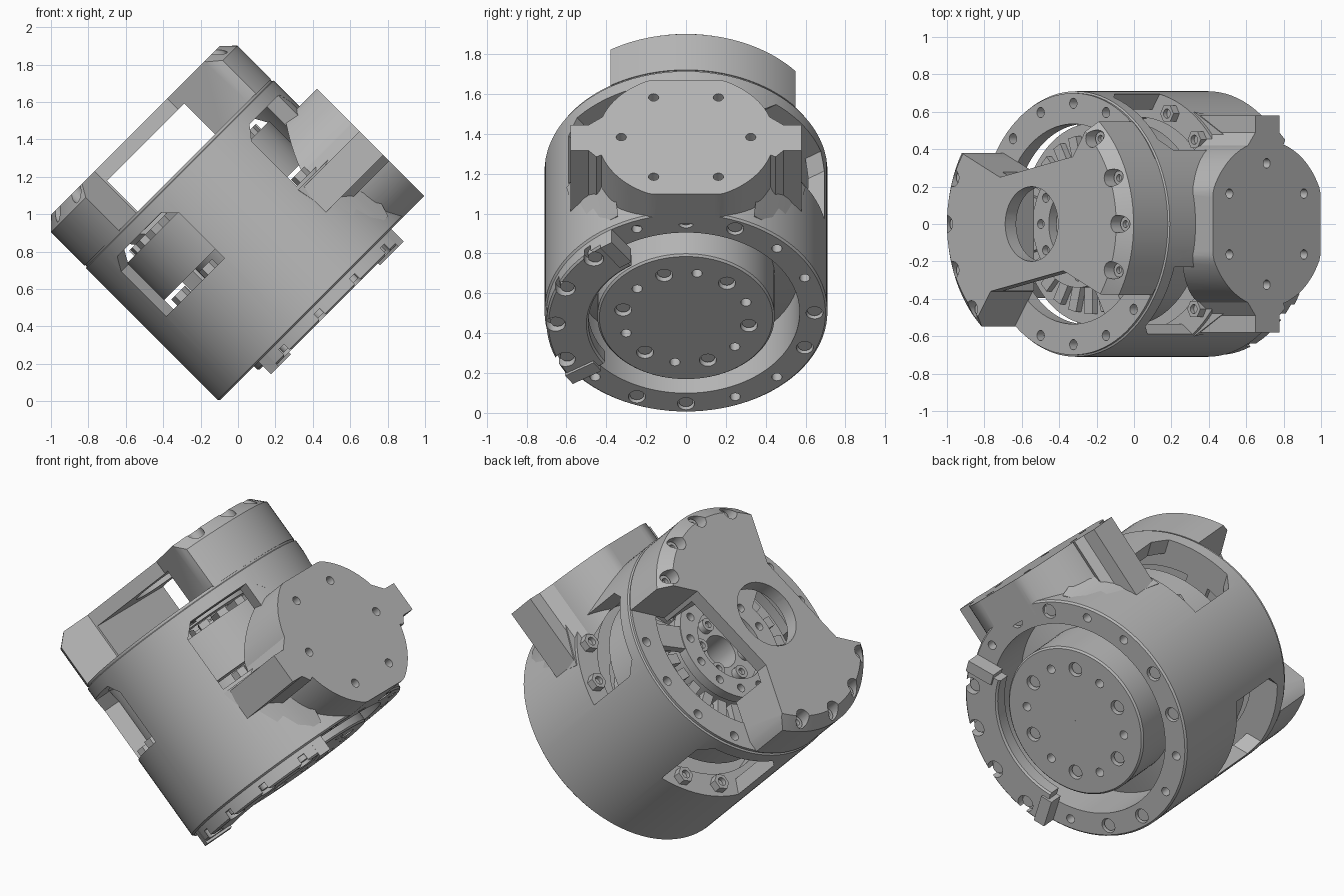
import bpy, bmesh, math
from math import cos, sin, radians
from mathutils import Matrix, Vector

cube = bpy.data.objects.get("Cube")
if cube:
    bpy.data.objects.remove(cube, do_unlink=True)

grey = bpy.data.materials.new("machined grey")
grey.use_nodes = True
colour = (0.48, 0.48, 0.48, 1)
grey.diffuse_color = colour
grey.node_tree.nodes["Principled BSDF"].inputs["Base Color"].default_value = colour

# Parts are modelled along an upright axis, then tilted as one
TILT = Matrix.Translation((0.4, 0, 0.502)) @ Matrix.Rotation(radians(-45), 4, "Y")
SIDE = Matrix(((0, 0, 1, 0), (1, 0, 0, 0), (0, 1, 0, 0), (0, 0, 0, 1)))
STEP = 22.5
parts = []


def make(name, bm, keep=True):
    bmesh.ops.recalc_face_normals(bm, faces=bm.faces)
    mesh = bpy.data.meshes.new(name)
    bm.to_mesh(mesh)
    bm.free()
    obj = bpy.data.objects.new(name, mesh)
    bpy.context.collection.objects.link(obj)
    obj.hide_render = not keep
    if keep:
        mesh.materials.append(grey)
        parts.append(obj)
    return obj


def prism(bm, outline, lo, hi, matrix=Matrix(), low_outline=None):
    low = [bm.verts.new(matrix @ Vector((x, y, lo))) for x, y in low_outline or outline]
    high = [bm.verts.new(matrix @ Vector((x, y, hi))) for x, y in outline]
    bm.faces.new(low[::-1])
    bm.faces.new(high)
    n = len(low)
    for i in range(n):
        j = (i + 1) % n
        bm.faces.new((low[i], low[j], high[j], high[i]))


def circle(r, n=24, cx=0, cy=0):
    return [(cx + r * cos(math.tau * i / n), cy + r * sin(math.tau * i / n)) for i in range(n)]


def rect(x0, x1, y0, y1):
    return [(x0, y0), (x1, y0), (x1, y1), (x0, y1)]


def discs(bm, angles, ring, r, lo, hi, n=16):
    for a in angles:
        a = radians(a)
        prism(bm, circle(r, n, ring * cos(a), ring * sin(a)), lo, hi)


def revolve(name, profile, start=0, end=360, n=96):
    bm = bmesh.new()
    full = end - start == 360
    count = n if full else n + 1
    rings = []
    for i in range(count):
        a = radians(start + (end - start) * i / n)
        rings.append([bm.verts.new((r * cos(a), r * sin(a), z)) for r, z in profile])
    m = len(profile)
    for i in range(n):
        p, q = rings[i], rings[(i + 1) % count]
        for k in range(m):
            bm.faces.new((p[k], q[k], q[(k + 1) % m], p[(k + 1) % m]))
    if not full:
        bm.faces.new(rings[0])
        bm.faces.new(rings[-1][::-1])
    return make(name, bm)


def single(name, outline, lo, hi, matrix=Matrix(), keep=True):
    bm = bmesh.new()
    prism(bm, outline, lo, hi, matrix)
    return make(name, bm, keep)


def cut(obj, *cutters):
    bpy.context.view_layer.objects.active = obj
    for cutter in cutters:
        mod = obj.modifiers.new("cut", "BOOLEAN")
        mod.operation, mod.solver, mod.object = "DIFFERENCE", "EXACT", cutter
        bpy.ops.object.modifier_apply(modifier=mod.name)
        bpy.data.objects.remove(cutter, do_unlink=True)


def hole_cutter(angles, ring, r, lo, hi):
    bm = bmesh.new()
    discs(bm, angles, ring, r, lo, hi)
    return make("hole_cutter", bm, False)


def screws(name, angles, ring, r, lo, hi, n=16):
    # Screw heads with a socket
    bm = bmesh.new()
    discs(bm, angles, ring, r, lo, hi, n)
    obj = make(name, bm)
    cut(obj, hole_cutter(angles, ring, r * 0.5, (lo + hi) / 2, hi + 0.1))


# Housing shell with side windows and screw holes
housing = revolve("housing", [
    (0.57, 0), (0.7, 0), (0.71, 0.01), (0.71, 1.005), (0.7, 1.01), (0.7, 1.025),
    (0.535, 1.025), (0.535, 0.935), (0.62, 0.935), (0.62, 0.52), (0.57, 0.52)])
window_angles = [56 + 90 * k for k in range(4)]
bm = bmesh.new()
window = [(-0.266, 0.52), (0.266, 0.52), (0.266, 0.86), (0.2, 0.932), (-0.2, 0.932), (-0.266, 0.86)]
for a in window_angles:
    prism(bm, window, 0.45, 0.9, Matrix.Rotation(radians(a), 4, "Z") @ SIDE)
wide = [90 * k + s for k in range(4) for s in (0, STEP)]
narrow = [a + 45 for a in wide]
cut(housing, make("window_cutter", bm, False),
    hole_cutter(wide, 0.645, 0.043, -0.1, 0.06),
    hole_cutter(narrow, 0.645, 0.026, -0.1, 0.06),
    hole_cutter([STEP * k for k in range(16)], 0.645, 0.028, 0.97, 1.1))
screws("base_screws", wide, 0.645, 0.036, 0.015, 0.062)
screws("window_nuts", [a + s for a in window_angles for s in (-11.25, 11.25)],
       0.64, 0.05, 0.515, 0.565, 6)

# Bridge-shaped cap: a chamfered disc, waisted on two sides and open below
cap = revolve("cap", [(0.1, 1.02), (0.705, 1.02), (0.705, 1.274), (0.64, 1.34), (0.1, 1.34)])
notch = [(-0.53, 0.38), (-0.24, 0.25), (0.31, 0.36), (0.5, 0.63), (0.5, 1), (-1, 1), (-1, 0.38)]
for sign in (1, -1):
    cut(cap, single("notch_cutter", [(sign * x, sign * y) for x, y in notch], 0.9, 1.5, keep=False))
cap_angles = [s * STEP + t for t in (0, 180) for s in (-1, 0, 1, 2)]
cut(cap, single("gap_cutter", rect(-0.3, 0.285, -1, 1), 0.9, 1.257, keep=False),
    single("bore_cutter", circle(0.2, 48), 1.2, 1.5, keep=False),
    hole_cutter(cap_angles, 0.645, 0.047, 1.24, 1.5))
screws("cap_screws", cap_angles, 0.645, 0.038, 1.23, 1.275)

# Output disc in the base with alternating holes
disc = revolve("output_disc", [(0.001, -0.035), (0.435, -0.035), (0.445, -0.025),
                               (0.445, 0.3), (0.001, 0.3)])
large = [-20 + 60 * k for k in range(6)]
cut(disc, hole_cutter(large, 0.32, 0.043, -0.1, 0.03),
    hole_cutter([a + 30 for a in large], 0.32, 0.026, -0.1, 0.03))
screws("disc_screws", large, 0.32, 0.035, -0.015, 0.032)
revolve("bearing_floor", [(0.4, 0.25), (0.58, 0.3), (0.58, 0.4), (0.4, 0.4)])

# Curved stop plate under the base, with raised ends
stop = revolve("stop_plate", [(0.49, -0.07), (0.5, -0.08), (0.69, -0.08), (0.7, -0.07),
                              (0.7, 0.002), (0.49, 0.002)], -124, -34, 40)
stop_angles = [-45 - STEP * k for k in range(4)]
cut(stop, hole_cutter(stop_angles, 0.655, 0.05, -0.2, -0.03))
screws("stop_screws", stop_angles, 0.645, 0.036, -0.06, -0.025)
bm = bmesh.new()
for a in (-35, -123):
    prism(bm, rect(0.53, 0.7, -0.035, 0.035), -0.094, 0, Matrix.Rotation(radians(a), 4, "Z"))
make("stop_ends", bm)

# Side mount: round pad with flat ends, growing out of the housing
HALF, MID, PAD_R = 0.405, 0.405, 0.443
pad_outline = [(x, MID + max(-HALF, min(HALF, y))) for x, y in circle(PAD_R, 96)]
pad = single("side_mount", pad_outline, 0.35, 0.843, SIDE)
cut(pad, single("shell_cutter", circle(0.63, 96), -1, 2, keep=False))
bm = bmesh.new()
for k in range(6):
    a = radians(60 * k)
    prism(bm, circle(0.026, 16, 0.325 * cos(a), MID + 0.325 * sin(a)), 0.76, 0.9, SIDE)
cut(pad, make("pad_hole_cutter", bm, False))
revolve("mount_backing", [(0.62, 0.5), (0.709, 0.5), (0.709, 0.95), (0.62, 0.95)], -19, 19, 16)

# Ears and flared feet on both sides of the mount
ear = [(0.38, 0.3), (0.45, 0.265), (0.49, 0.31), (0.58, 0.31), (0.58, 0.49), (0.49, 0.49), (0.38, 0.58)]
foot = [(0.76, 0.40), (0.66, 0.455), (0.57, 0.5), (0.49, 0.545), (0.39, 0.6), (0.36, 0.5), (0.45, 0.4)]
foot_low = [(0.63, 0.34), (0.6, 0.38), (0.56, 0.425), (0.51, 0.48), (0.47, 0.52), (0.36, 0.5), (0.45, 0.4)]
for side, s in (("left", 1), ("right", -1)):
    piece = single(side + "_ear", [(s * x, y) for x, y in ear], 0.3, 0.843, SIDE)
    cut(piece, single("shell_cutter", circle(0.64, 96), -1, 2, keep=False))
    bm = bmesh.new()
    prism(bm, [(x, s * y) for x, y in foot], 0.06, 0.5,
          low_outline=[(x, s * y) for x, y in foot_low])
    make(side + "_foot", bm)

# Inner motor: stator, coil teeth, hub and spider
revolve("stator", [(0.36, 0.59), (0.54, 0.59), (0.54, 0.87), (0.36, 0.87)])
bm = bmesh.new()
for k in range(24):
    prism(bm, rect(0.34, 0.48, -0.03, 0.03), 0.86, 0.91, Matrix.Rotation(math.tau * k / 24, 4, "Z"))
make("coil_teeth", bm)
revolve("hub", [(0.1, 0.29), (0.3, 0.29), (0.3, 0.9), (0.1, 0.9)], n=64)
hub_angles = [60 * k for k in range(6)]
screws("hub_screws", hub_angles, 0.16, 0.04, 0.895, 0.94)
spider = revolve("spider_ring", [(0.22, 0.93), (0.34, 0.93), (0.34, 0.99), (0.22, 0.99)], n=64)
cut(spider, hole_cutter([30 * k for k in range(12)], 0.28, 0.025, 0.95, 1.1))
bm = bmesh.new()
for k in range(3):
    prism(bm, rect(0.33, 0.57, -0.07, 0.07), 0.94, 0.985, Matrix.Rotation(radians(120 * k + 60), 4, "Z"))
make("spider_arms", bm)

# Tilt everything into place and shade
bpy.ops.object.select_all(action="DESELECT")
for obj in parts:
    obj.data.transform(TILT)
    obj.select_set(True)
bpy.context.view_layer.objects.active = housing
bpy.ops.object.shade_smooth_by_angle(angle=radians(30))
